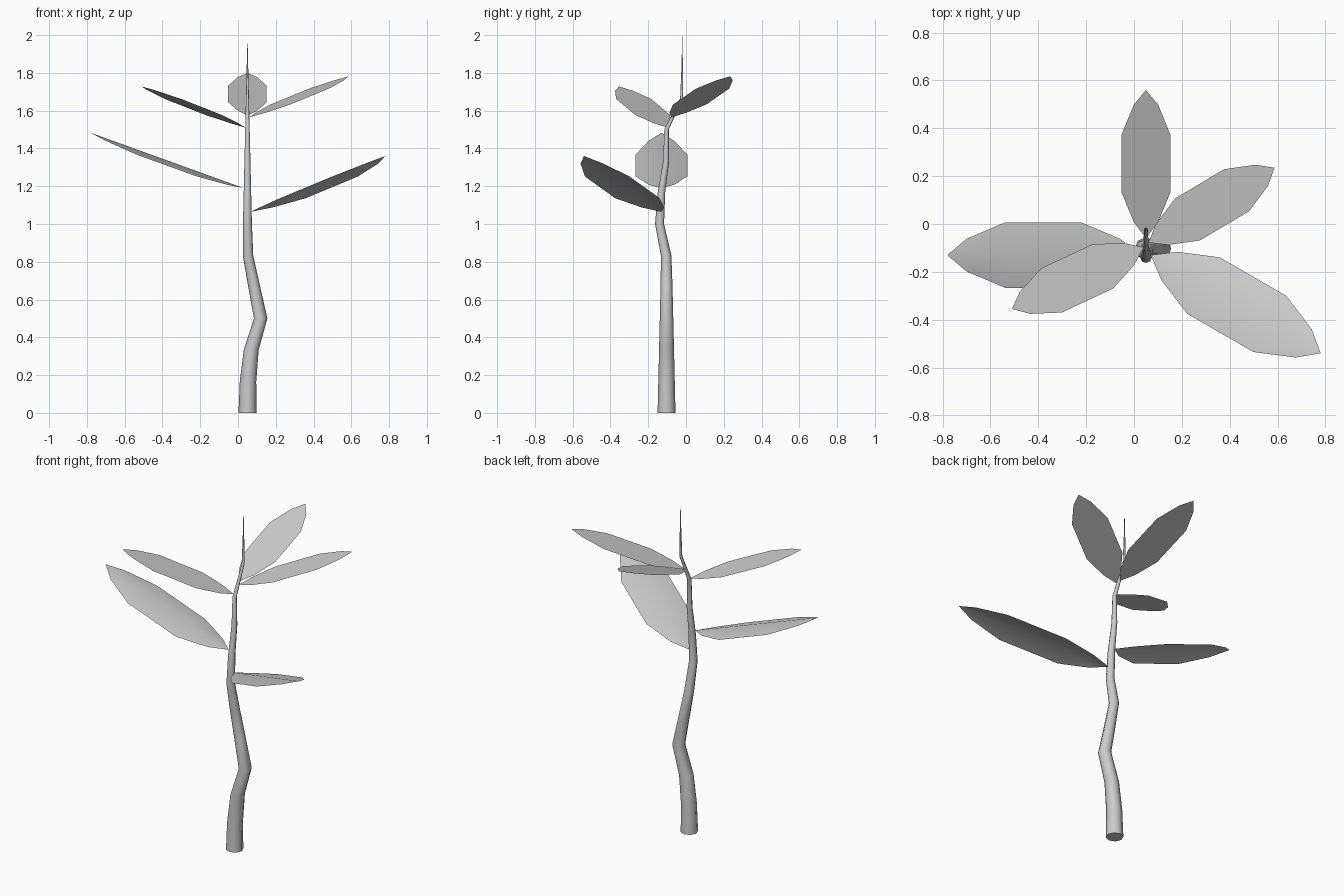
import bpy
import math
from mathutils import Vector

if "Cube" in bpy.data.objects:
    bpy.data.objects.remove(bpy.data.objects["Cube"])


def add_mesh(name, verts, faces):
    mesh = bpy.data.meshes.new(name)
    mesh.from_pydata(verts, [], faces)
    mesh.validate()
    mesh.shade_smooth()
    obj = bpy.data.objects.new(name, mesh)
    bpy.context.collection.objects.link(obj)
    return obj


# Stem: octagonal rings every 1/6 unit, tapering to a point
SIDES = 8
HEIGHT = 2.0
BASE_RADIUS = 0.0475
path = [(0.05, -0.103), (0.053, -0.103), (0.07, -0.103), (0.12, -0.103),
        (0.086, -0.103), (0.053, -0.105), (0.05, -0.14), (0.05, -0.13),
        (0.05, -0.105), (0.05, -0.103), (0.05, -0.023), (0.05, -0.02)]
verts, faces = [], []
for i, (x, y) in enumerate(path):
    z = i * HEIGHT / len(path)
    r = BASE_RADIUS * (1 - z / HEIGHT)
    for k in range(SIDES):
        a = 2 * math.pi * k / SIDES
        verts.append((x + r * math.cos(a), y + r * math.sin(a), z))
for i in range(len(path) - 1):
    for k in range(SIDES):
        a, b = i * SIDES + k, i * SIDES + (k + 1) % SIDES
        faces.append((a, b, b + SIDES, a + SIDES))
verts.append((0.05, -0.02, HEIGHT))
last = (len(path) - 1) * SIDES
for k in range(SIDES):
    faces.append((last + k, last + (k + 1) % SIDES, len(verts) - 1))
faces.append(tuple(reversed(range(SIDES))))
stem = add_mesh("stem", verts, faces)
bpy.context.view_layer.objects.active = stem
stem.select_set(True)
bpy.ops.object.shade_smooth_by_angle(angle=math.radians(50))
stem.select_set(False)

# Leaf outline: position along the midrib, relative half width
OUTLINE = [(0.11, 0.5), (0.31, 1.0), (0.70, 1.0), (0.90, 0.5)]


def add_leaf(name, base, tip, half_width, droop):
    base, tip = Vector(base), Vector(tip)
    axis = tip - base
    side = Vector((-axis.y, axis.x, 0)).normalized() * half_width
    verts, faces = [base], []
    for t, w in OUTLINE:
        mid = base + axis * t
        drop = Vector((0, 0, -droop * w))
        verts += [mid - side * w + drop, mid, mid + side * w + drop]
    verts.append(tip)
    end = len(verts) - 1
    for c in (1, 2):
        faces.append((0, c, c + 1))
        for row in range(len(OUTLINE) - 1):
            a = row * 3 + c
            faces.append((a, a + 3, a + 4, a + 1))
        faces.append((end - 4 + c, end, end - 3 + c))
    return add_mesh(name, verts, faces)


# Two large arched lower leaves, three smaller flat upper leaves
leaves = [
    ("lower_right_leaf", (0.07, -0.13, 1.065), (0.78, -0.54, 1.36), 0.136, 0.02),
    ("lower_left_leaf", (0.03, -0.13, 1.19), (-0.78, -0.13, 1.483), 0.137, 0.028),
    ("upper_right_leaf", (0.06, -0.078, 1.565), (0.587, 0.235, 1.782), 0.102, 0.0),
    ("upper_left_leaf", (0.04, -0.097, 1.51), (-0.51, -0.355, 1.728), 0.102, 0.0),
    ("upper_back_leaf", (0.05, -0.06, 1.575), (0.05, 0.56, 1.80), 0.102, 0.0),
]
for leaf in leaves:
    add_leaf(*leaf)
